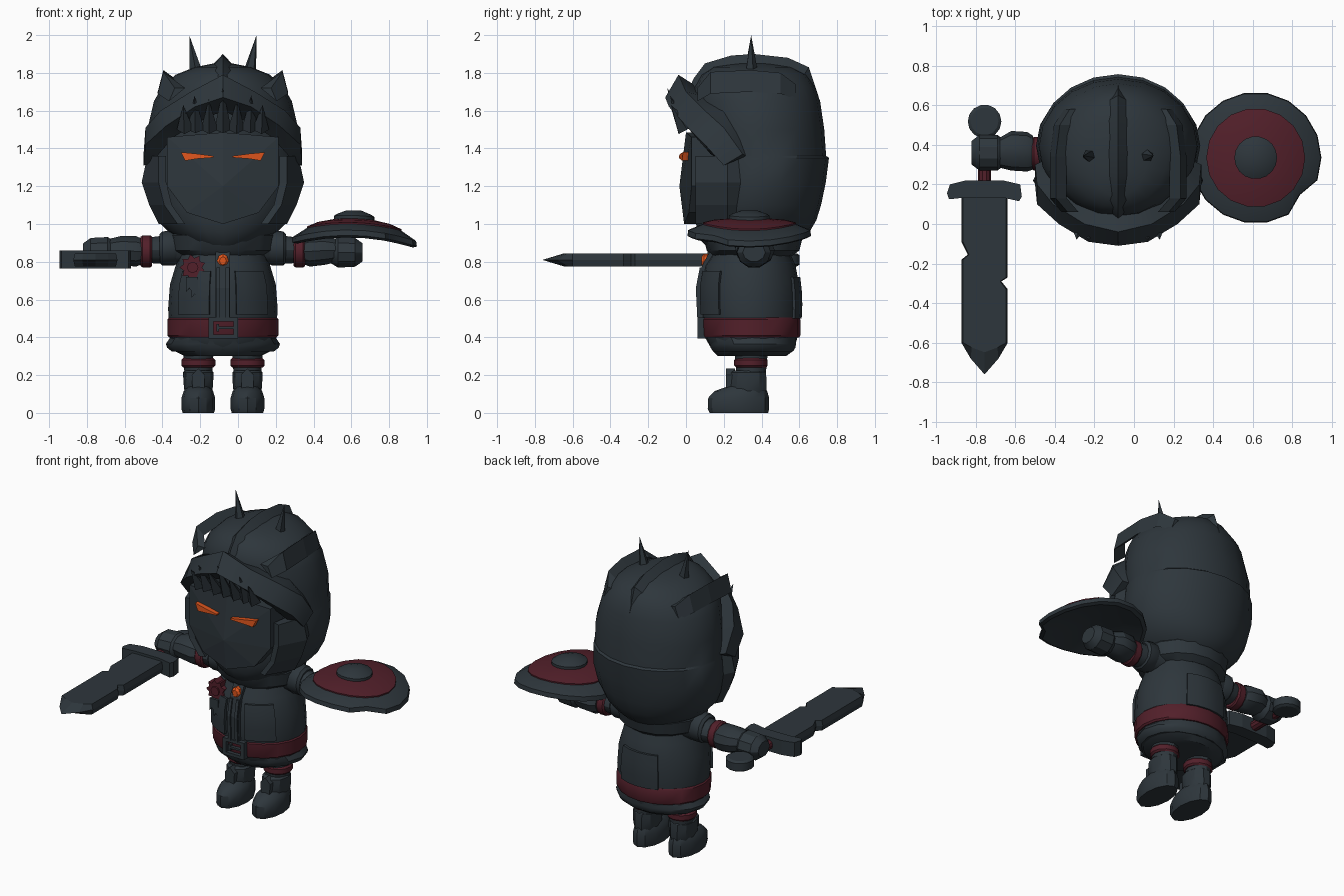
import bpy, bmesh, math
from mathutils import Vector

if "Cube" in bpy.data.objects:
    bpy.data.objects.remove(bpy.data.objects["Cube"])

CX = -0.08  # centre line of the figure


def material(name, rgb):
    m = bpy.data.materials.new(name)
    m.diffuse_color = (*rgb, 1)
    m.use_nodes = True
    m.node_tree.nodes["Principled BSDF"].inputs["Base Color"].default_value = m.diffuse_color
    return m


SLATE = material("dark_slate", (0.027, 0.037, 0.045))
MAROON = material("maroon", (0.085, 0.014, 0.023))
ORANGE = material("glowing_orange", (0.72, 0.09, 0.012))


def mesh(name, verts, faces, mat=SLATE, smooth=True):
    bm = bmesh.new()
    vs = [bm.verts.new(v) for v in verts]
    for f in faces:
        bm.faces.new([vs[i] for i in f])
    bmesh.ops.recalc_face_normals(bm, faces=bm.faces)
    me = bpy.data.meshes.new(name)
    bm.to_mesh(me)
    bm.free()
    me.materials.append(mat)
    ob = bpy.data.objects.new(name, me)
    bpy.context.collection.objects.link(ob)
    if smooth:
        bpy.ops.object.select_all(action='DESELECT')
        ob.select_set(True)
        bpy.context.view_layer.objects.active = ob
        bpy.ops.object.shade_smooth_by_angle(angle=math.radians(32))
    return ob


def loft(name, rings, mat=SLATE, smooth=True):
    n, verts = len(rings[0]), [p for r in rings for p in r]
    faces = [(k * n + i, k * n + (i + 1) % n, (k + 1) * n + (i + 1) % n, (k + 1) * n + i)
             for k in range(len(rings) - 1) for i in range(n)]
    faces += [tuple(range(n)), tuple(range(len(verts) - n, len(verts)))]
    return mesh(name, verts, faces, mat, smooth)


def circle(n):
    return [(math.cos(2 * math.pi * i / n), math.sin(2 * math.pi * i / n)) for i in range(n)]


def upright(name, rows, cx=CX, n=20, mat=SLATE):
    """Stack of ovals: rows of (z, half width, front y, back y)."""
    return loft(name, [[(cx + c * rx, (a + b) / 2 + s * (b - a) / 2, z) for c, s in circle(n)]
                       for z, rx, a, b in rows], mat)


def sideways(name, rows, side, n=12, mat=SLATE):
    """Limb along x: rows of (distance from centre, y, z, y radius, z radius)."""
    return loft(name, [[(CX + side * d, y + c * ry, z + s * rz) for c, s in circle(n)]
                       for d, y, z, ry, rz in rows], mat)


def prism(name, pts, lo, hi, axis='y', mat=SLATE):
    put = (lambda u, v, w: (u, w, v)) if axis == 'y' else (lambda u, v, w: (u, v, w))
    return loft(name, [[put(u, v, w) for u, v in pts] for w in (lo, hi)], mat, False)


def box(name, x0, x1, y0, y1, z0, z1, mat=SLATE):
    return prism(name, [(x0, z0), (x1, z0), (x1, z1), (x0, z1)], y0, y1, mat=mat)


def spike(name, base, tip, r, n=5):
    base, tip = Vector(base), Vector(tip)
    q = (tip - base).to_track_quat('Z', 'Y')
    ring = [base + q @ Vector((c * r, s * r, 0)) for c, s in circle(n)]
    return mesh(name, ring + [tip], [(i, (i + 1) % n, n) for i in range(n)] + [tuple(range(n))],
                smooth=False)


# --- torso, belt, hem and cowl
TORSO = [(.30, .20, .17, .53), (.33, .26, .14, .57), (.40, .28, .10, .59), (.55, .29, .08, .603),
         (.68, .28, .08, .598), (.78, .25, .10, .58), (.87, .22, .16, .54), (.96, .20, .18, .52)]
upright("torso", TORSO)
upright("belt", [(.40, .285, .09, .60), (.41, .294, .085, .605), (.495, .294, .08, .605),
                 (.505, .285, .09, .60)], mat=MAROON)
upright("coat_hem", [(.325, .27, .14, .57), (.345, .295, .125, .585), (.365, .302, .12, .588),
                     (.405, .275, .10, .59)], n=14)
upright("cowl", [(.83, .22, .14, .56), (.86, .27, .11, .60), (.94, .28, .09, .62), (1.0, .24, .12, .6)], n=16)


def on_torso(a, z, off):
    for p, q in zip(TORSO, TORSO[1:]):
        if p[0] <= z <= q[0]:
            t = (z - p[0]) / (q[0] - p[0])
            rx, f, b = [p[i] + (q[i] - p[i]) * t for i in (1, 2, 3)]
            return (CX + (rx + off) * math.sin(a), (f + b) / 2 - ((b - f) / 2 + off) * math.cos(a), z)


def coat_panel(name, a0, a1, z0, z1, cols=4):
    """Raised cloth panel that follows the torso."""
    rings = []
    for k in range(cols + 1):
        a = math.radians(a0 + (a1 - a0) * k / cols)
        zs = [z0 + (z1 - z0) * j / 3 for j in range(4)]
        rings.append([on_torso(a, z, .014) for z in zs] + [on_torso(a, z, -.02) for z in reversed(zs)])
    loft(name, rings)


for s in (-1, 1):
    coat_panel("chest_panel", s * 14, s * 52, .52, .75)
coat_panel("back_panel", 150, 205, .50, .72)
loft("front_placket", [[(CX + u, y + v, z) for u, v in ((-.038, 0), (.038, 0), (.038, .08), (-.038, .08))]
                       for y, z in ((.07, .49), (.062, .66), (.085, .78), (.14, .88))], smooth=False)
for s in (-1, 1):
    loft("placket_trim", [[(CX + s * .025 + u, y + v, z) for u, v in ((-.01, 0), (.01, 0), (.01, .05), (-.01, .05))]
                          for y, z in ((.06, .50), (.052, .66), (.073, .77))], smooth=False)

# buckle, gem and ribbon rosette
for x0, x1, z0, z1 in ((-.075, -.05, .395, .505), (.055, .08, .395, .505), (-.05, .055, .395, .415),
                       (-.05, .055, .485, .505), (-.035, .055, .445, .458), (-.035, -.02, .43, .47)):
    box("buckle", CX + x0, CX + x1, .062, .12, z0, z1)
loft("chest_gem", [[(CX + c * r, y, .805 + s * r * 1.2) for c, s in circle(8)]
                   for r, y in ((.031, .14), (.031, .095), (.018, .082))], ORANGE and ORANGE, False)
star = [(-.24 + (.07 if i % 2 else .05) * math.cos(i * math.pi / 9),
         .77 + (.07 if i % 2 else .05) * math.sin(i * math.pi / 9)) for i in range(18)]
prism("rosette", star, .11, .18, mat=MAROON)
prism("rosette_centre", [(-.24 + .03 * c, .77 + .03 * s) for c, s in circle(8)], .10, .13, mat=MAROON)
for x, z in ((-.275, .64), (-.245, .61)):
    prism("ribbon_tail", [(x, .72), (x, z), (x + .017, z + .02), (x + .034, z), (x + .034, .72)], .095, .15)

# --- legs
for s in (-1, 1):
    lx = CX + s * .13
    upright("leg", [(.18, .072, .27, .42), (.40, .085, .25, .44)], lx, 12)
    upright("knee_band", [(.24, .08, .265, .425), (.25, .09, .255, .432), (.28, .09, .255, .432),
                          (.29, .08, .265, .425)], lx, 12, MAROON)
    upright("boot_foot", [(0, .083, .125, .435), (.02, .089, .115, .44), (.08, .089, .118, .44),
                          (.115, .078, .15, .43), (.14, .06, .22, .41)], lx, 12)
    upright("boot_shaft", [(.10, .068, .23, .425), (.13, .076, .225, .432), (.19, .08, .23, .43),
                           (.215, .08, .235, .428), (.225, .07, .25, .42)], lx, 10)
    prism("shin_guard", [(lx - .03, .11), (lx + .03, .11), (lx + .035, .20), (lx, .235), (lx - .035, .20)],
          .212, .26)

# --- arms
for s in (-1, 1):
    sideways("sleeve", [(.15, .36, .87, .10, .09), (.42, .355, .86, .07, .065)], s)
    sideways("shoulder_cuff", [(.24, .355, .875, .085, .085), (.26, .355, .875, .095, .095),
                               (.32, .355, .87, .095, .09), (.335, .355, .87, .08, .075)], s)
    sideways("wrist_band", [(.375, .355, .855, .075, .078), (.385, .355, .855, .085, .085),
                            (.425, .355, .855, .085, .085), (.435, .355, .855, .075, .078)], s, 12, MAROON)
    sideways("gauntlet", [(.43, .36, .855, .085, .072), (.46, .365, .855, .10, .085),
                          (.54, .37, .86, .10, .08), (.60, .36, .86, .075, .065)], s, 10)
    sideways("fist", [(.57, .36, .85, .06, .06), (.61, .36, .85, .09, .085), (.70, .36, .85, .09, .08),
                      (.74, .36, .85, .06, .05)], s, 10)

# --- sword
SX, SZ = -.755, .81
loft("sword_grip", [[(SX + c * .032, y, SZ + z * .032) for c, z in circle(10)] for y in (.18, .46)], MAROON)
loft("pommel", [[(SX + c * r, .518 + s * r, z) for c, s in circle(14)]
                for r, z in ((.07, .775), (.085, .785), (.085, .835), (.07, .845))])
prism("sword_guard", [(-.945, .155), (-.935, .125), (-.84, .135), (-.67, .135), (-.58, .115), (-.567, .14),
                      (-.575, .20), (-.66, .22), (-.85, .22), (-.93, .20)], .765, .86, 'z')
blade = [(-.117, .17), (-.117, -.09), (-.085, -.155), (-.117, -.18), (-.117, -.60), (-.07, -.68), (0, -.76),
         (.07, -.68), (.117, -.60), (.117, -.33), (.085, -.29), (.117, -.27), (.117, .17)]
flat = [(SX + x * .93, y if y > -.61 else -.60 + (y + .60) * .3) for x, y in blade]
loft("sword_blade", [[(x, y, SZ - .034) for x, y in flat], [(SX + x, y, SZ) for x, y in blade],
                     [(x, y, SZ + .034) for x, y in flat]], smooth=False)


# --- shield, bent around the forearm, with a chipped edge
def shield_ring(r, h, chip=1.0, n=18):
    out = []
    for i, (c, s) in enumerate(circle(n)):
        k = r * (chip if i == 16 else 1)
        out.append((.615 + c * k, .335 + s * k, h - .45 * (c * k) ** 2 - .03 * c * k))
    return out


loft("shield_rim", [shield_ring(.02, .965), shield_ring(.2, .95), shield_ring(.31, .928, .88),
                    shield_ring(.332, .94, .88), shield_ring(.328, .968, .88), shield_ring(.25, 1.0),
                    shield_ring(.02, 1.01)])
loft("shield_face", [shield_ring(.25, .985), shield_ring(.25, 1.008), shield_ring(.19, 1.022),
                     shield_ring(.09, 1.03)], MAROON)
loft("shield_boss", [shield_ring(.108, 1.0), shield_ring(.108, 1.045), shield_ring(.09, 1.055),
                     shield_ring(.04, 1.072)])

# --- helmet shell
upright("helmet", [(.87, .12, .12, .50), (.91, .22, .08, .60), (.96, .29, .06, .655), (1.02, .35, .05, .69),
                   (1.10, .39, .05, .715), (1.22, .415, .05, .74), (1.35, .405, .05, .757),
                   (1.36, .402, .05, .742), (1.50, .40, .05, .732), (1.65, .365, .035, .71),
                   (1.72, .325, .04, .685), (1.79, .25, .08, .64), (1.83, .15, .14, .56),
                   (1.85, .05, .25, .45)], n=20)

# centre crest running over the top
crest = []
for y, z in ((.01, 1.70), (.04, 1.77), (.10, 1.85), (.24, 1.892), (.36, 1.90), (.54, 1.88), (.65, 1.83),
             (.70, 1.68), (.73, 1.50)):
    d = (Vector((0, .36, 1.35)) - Vector((0, y, z))).normalized() * .08
    crest.append([(CX, y, z), (CX - .075, y + d.y, z + d.z), (CX + .075, y + d.y, z + d.z)])
loft("centre_crest", crest)

for s in (-1, 1):
    # horns, side fins and flared cheeks
    spike("horn", (CX + s * .14, .345, 1.79), (CX + s * .178, .345, 2.0), .038)
    loft("side_fin", [[(CX + s * (.26 - i), y, z), (CX + s * (.315 - i), y, z + h), (CX + s * (.345 - i), y, z - .07)]
                      for y, z, h, i in ((.06, 1.72, .0, .06), (.13, 1.76, .045, 0), (.34, 1.77, .045, 0),
                                         (.50, 1.76, .04, .02), (.58, 1.73, .01, .07))], smooth=False)
    loft("cheek_guard", [[(CX + s * x, y, z) for x, y in ((a, .06), (a + .04, .05), (b, .22), (b - .06, .34))]
                         for z, a, b in ((1.0, .20, .34), (1.10, .27, .39), (1.22, .30, .43), (1.36, .30, .40))],
         smooth=False)

# visor brim: half sections of (back, outer, lip, inner) mirrored across the centre
half = [((0, .10, 1.70), (0, -.04, 1.79), (0, -.11, 1.67), (0, .01, 1.60)),
        ((.17, .12, 1.67), (.17, .0, 1.70), (.15, -.09, 1.62), (.15, .03, 1.53)),
        ((.31, .20, 1.60), (.33, .10, 1.60), (.30, .0, 1.52), (.26, .07, 1.46)),
        ((.36, .28, 1.48), (.41, .20, 1.51), (.41, .10, 1.42), (.34, .13, 1.37)),
        ((.38, .32, 1.36), (.42, .30, 1.37), (.42, .20, 1.31), (.37, .21, 1.32))]
loft("visor_brim", [[(CX - x, y, z) for x, y, z in r] for r in reversed(half)]
     + [[(CX + x, y, z) for x, y, z in r] for r in half[1:]])
for dx, z in ((-.21, 1.63), (-.15, 1.68), (-.075, 1.66), (0, 1.72), (.075, 1.66), (.15, 1.68), (.21, 1.63)):
    spike("brim_tuft", (CX + dx * .95, .0, 1.50), (CX + dx, -.10 + abs(dx) * .1, z), .045, 4)

# --- face mask with a raised centre, and glowing eyes
rim = [(0, .0, 1.485), (.295, .03, 1.46), (.295, .03, 1.20), (.19, .015, 1.06), (0, -.01, 1.0),
       (-.19, .015, 1.06), (-.295, .03, 1.20), (-.295, .03, 1.46)]
front = [(CX + x, y, z) for x, y, z in rim]
back = [(x, .16, z) for x, y, z in front]
mesh("face_mask", front + back + [(CX, -.035, 1.20)],
     [(i, (i + 1) % 8, 16) for i in range(8)] + [tuple(range(8, 16))]
     + [(i, (i + 1) % 8, 8 + (i + 1) % 8, 8 + i) for i in range(8)], smooth=False)
for s in (-1, 1):
    eye = [(.05, -.03, 1.352), (.14, -.025, 1.345), (.20, -.012, 1.335), (.222, -.008, 1.38), (.14, -.022, 1.372),
           (.05, -.03, 1.36)]
    loft("eye", [[(CX + s * x, y + d, z) for x, y, z in eye] for d in (-.008, .03)], ORANGE, False)
